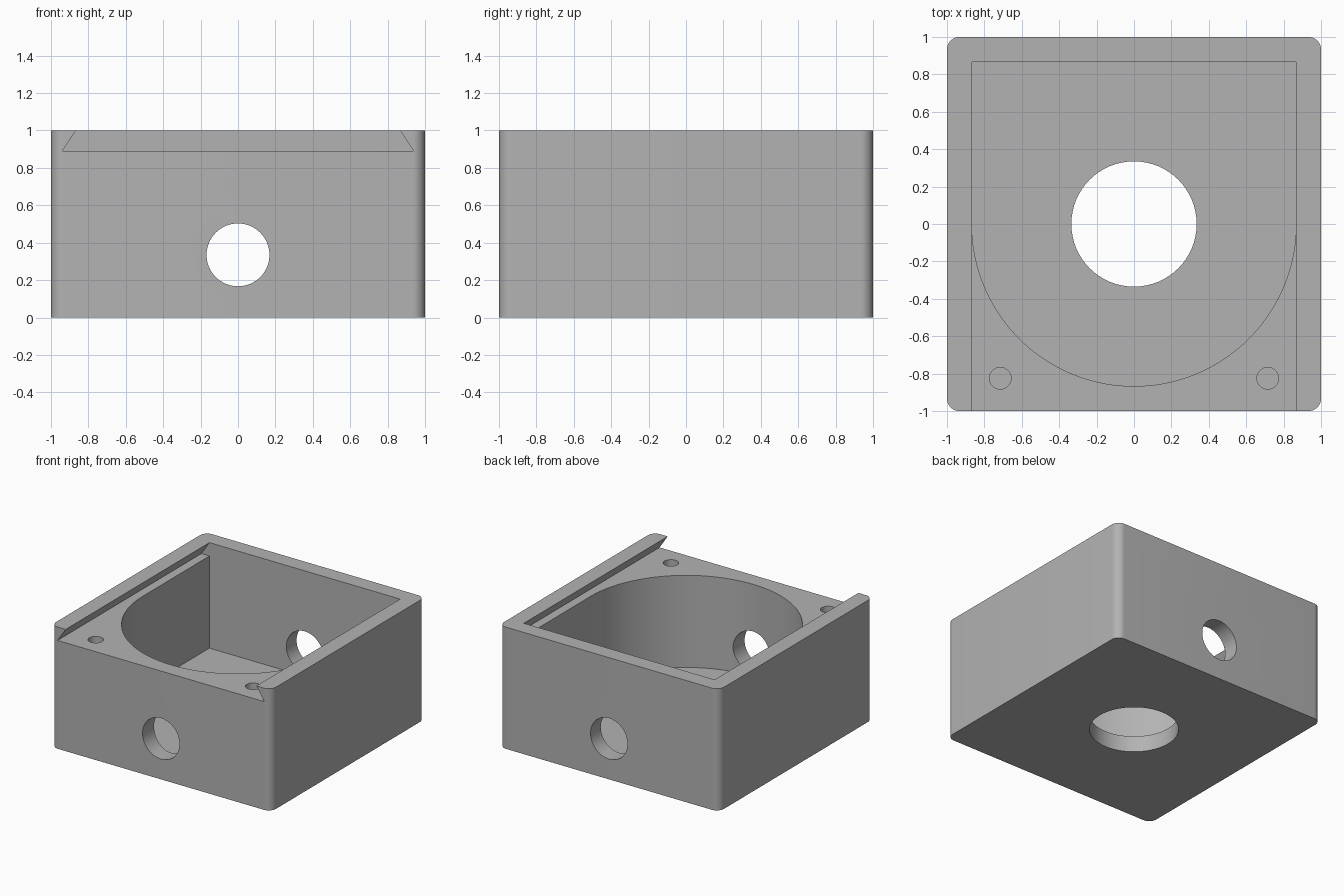
import bpy, bmesh
from math import cos, sin, pi, radians
from mathutils import Matrix, Vector

cube = bpy.data.objects.get("Cube")
if cube:
    bpy.data.objects.remove(cube, do_unlink=True)

WALL = 0.867      # inner half width
LEDGE = 0.89      # height of the lid slot floor
FLOOR = 0.133     # floor thickness

grey = bpy.data.materials.new("plain grey")
grey.use_nodes = True
colour = (0.45, 0.45, 0.45, 1)
grey.diffuse_color = colour
grey.node_tree.nodes["Principled BSDF"].inputs["Base Color"].default_value = colour


def arc(cx, cy, r, start, end, steps):
    angles = [start + (end - start) * i / steps for i in range(steps + 1)]
    return [(cx + r * cos(a), cy + r * sin(a)) for a in angles]


def prism(name, outline, low, high, along_y=False):
    """Extrude an outline along z, or an x-z outline along y."""
    bm = bmesh.new()
    if along_y:
        points, push = [(x, low, z) for x, z in outline], Vector((0, high - low, 0))
    else:
        points, push = [(x, y, low) for x, y in outline], Vector((0, 0, high - low))
    face = bm.faces.new([bm.verts.new(p) for p in points])
    new = bmesh.ops.extrude_face_region(bm, geom=[face])["geom"]
    bmesh.ops.translate(bm, vec=push, verts=[v for v in new if isinstance(v, bmesh.types.BMVert)])
    bmesh.ops.recalc_face_normals(bm, faces=bm.faces)
    mesh = bpy.data.meshes.new(name)
    bm.to_mesh(mesh)
    bm.free()
    mesh.materials.append(grey)
    obj = bpy.data.objects.new(name, mesh)
    bpy.context.collection.objects.link(obj)
    return obj


def circle(cx, cy, r, steps=64):
    return arc(cx, cy, r, 0, 2 * pi, steps)[:-1]


# Outer block with rounded upright edges
R = 0.067
block = []
for i, (sx, sy) in enumerate([(1, 1), (-1, 1), (-1, -1), (1, -1)]):
    block += arc(sx * (1 - R), sy * (1 - R), R, i * pi / 2, (i + 1) * pi / 2, 10)
box = prism("box_body", block, 0, 1)

# Cavity: square at the back, half round at the front
cavity = [(WALL, WALL), (-WALL, WALL)] + arc(0, 0, WALL, pi, 2 * pi, 72)
# Dovetail slot for a sliding lid, open at the front
half = [(0.94, LEDGE), (WALL, 1), (WALL, 1.1)]
slot = half + [(-x, z) for x, z in reversed(half)]

cutters = [
    prism("cavity_cutter", cavity, FLOOR, 0.95),
    prism("lid_slot_cutter", slot, -1.1, WALL, along_y=True),
    prism("floor_hole_cutter", circle(0, 0, 0.335), -0.1, 0.3),
    prism("cable_hole_cutter", circle(0, 0.335, 0.168), -1.2, 1.2, along_y=True),
]
for side in (-1, 1):
    cutters.append(prism("screw_hole_cutter", circle(side * 0.715, -0.825, 0.058, 32), 0.45, 0.97))

bpy.context.view_layer.objects.active = box
for cutter in cutters:
    mod = box.modifiers.new(cutter.name, "BOOLEAN")
    mod.operation = "DIFFERENCE"
    mod.solver = "EXACT"
    mod.object = cutter
    bpy.ops.object.modifier_apply(modifier=mod.name)
for cutter in cutters:
    bpy.data.objects.remove(cutter, do_unlink=True)

# Smooth round walls, crisp edges
bpy.ops.object.select_all(action="DESELECT")
box.select_set(True)
bpy.ops.object.shade_smooth_by_angle(angle=radians(30))
